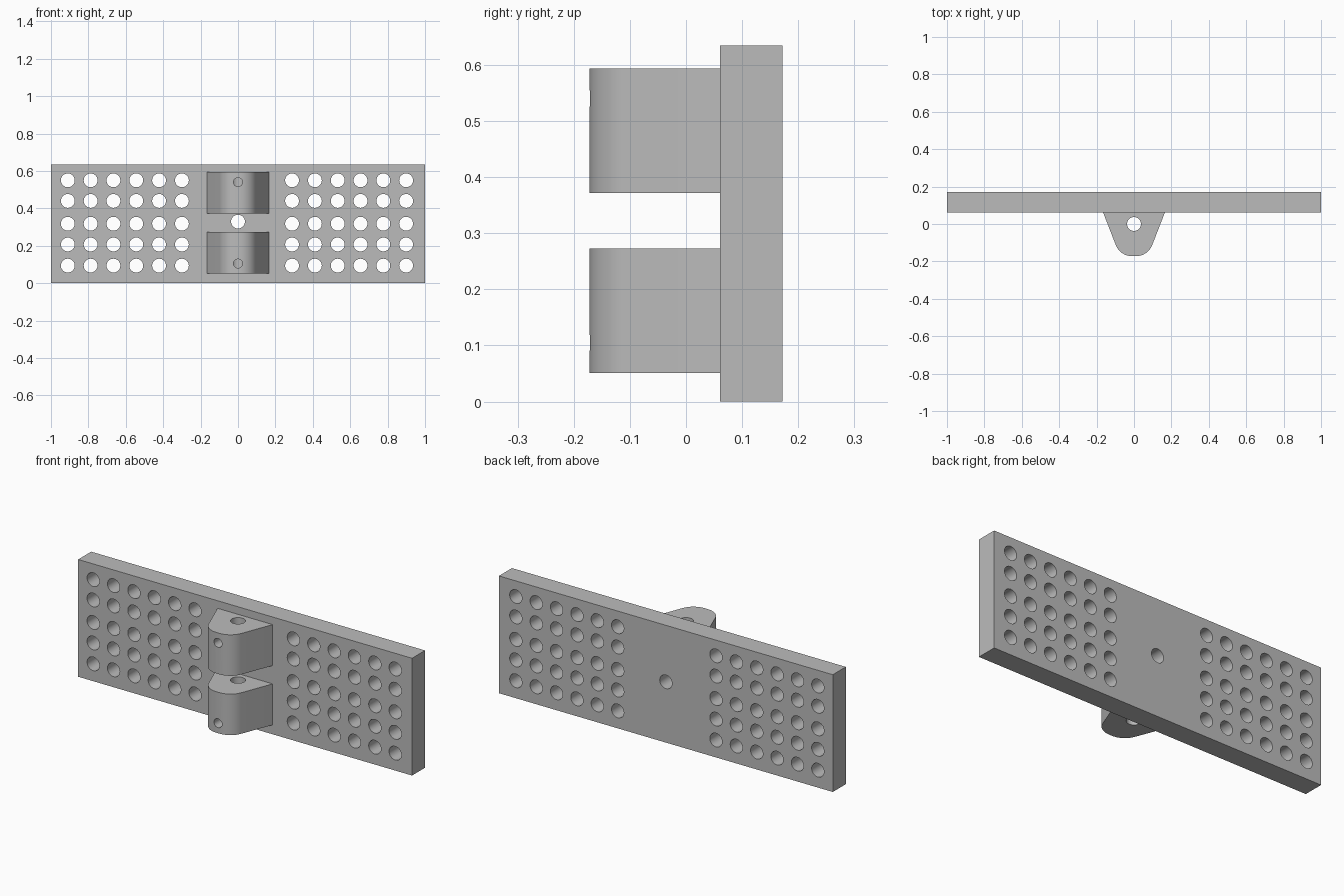
import bpy, bmesh, math
from mathutils import Matrix, Vector

cube = bpy.data.objects.get("Cube")
if cube:
    bpy.data.objects.remove(cube, do_unlink=True)

# Single grey finish
grey = bpy.data.materials.new("plain grey")
grey.use_nodes = True
colour = (0.5, 0.5, 0.5, 1)
grey.diffuse_color = colour
grey.node_tree.nodes["Principled BSDF"].inputs["Base Color"].default_value = colour

PLATE_FRONT, PLATE_BACK, HEIGHT = 0.061, 0.172, 0.635
HOLE = 0.037


def make_object(name, bm):
    bmesh.ops.recalc_face_normals(bm, faces=bm.faces)
    mesh = bpy.data.meshes.new(name)
    bm.to_mesh(mesh)
    bm.free()
    obj = bpy.data.objects.new(name, mesh)
    bpy.context.collection.objects.link(obj)
    mesh.materials.append(grey)
    return obj


def add_drill(bm, start, end, radius):
    """Cylinder between two points."""
    start, end = Vector(start), Vector(end)
    axis = end - start
    turn = axis.to_track_quat('Z', 'Y').to_matrix().to_4x4()
    bmesh.ops.create_cone(bm, cap_ends=True, segments=32, radius1=radius,
                          radius2=radius, depth=axis.length,
                          matrix=Matrix.Translation((start + end) / 2) @ turn)


def cut(obj, bm):
    """Subtract the drills from the object, then remove them."""
    cutter = make_object(obj.name + "_cutter", bm)
    cutter.hide_render = True
    mod = obj.modifiers.new("holes", 'BOOLEAN')
    mod.operation, mod.solver, mod.object = 'DIFFERENCE', 'EXACT', cutter
    bpy.ops.object.select_all(action='DESELECT')
    bpy.context.view_layer.objects.active = obj
    obj.select_set(True)
    bpy.ops.object.modifier_apply(modifier=mod.name)
    bpy.data.objects.remove(cutter, do_unlink=True)
    bpy.ops.object.shade_smooth_by_angle(angle=math.radians(30))


# Perforated back plate
bm = bmesh.new()
bmesh.ops.create_cube(bm, size=1)
bmesh.ops.scale(bm, verts=bm.verts, vec=(2, PLATE_BACK - PLATE_FRONT, HEIGHT))
bmesh.ops.translate(bm, verts=bm.verts,
                    vec=(0, (PLATE_FRONT + PLATE_BACK) / 2, HEIGHT / 2))
plate = make_object("back_plate", bm)

drills = bmesh.new()
spots = [(first + 0.122 * i, z) for first in (-0.91, 0.289) for i in range(6)
         for z in (0.094, 0.207, 0.318, 0.44, 0.55)]
for x, z in spots + [(0, 0.329)]:
    add_drill(drills, (x, 0, z), (x, 0.3, z), HOLE)
cut(plate, drills)

# Hinge lugs: tapered sides running into a rounded nose
NOSE, RADIUS, OFFSET = -0.172, 0.094, 0.01
taper = math.radians(22)
right = [(0.165, PLATE_FRONT)]
for i in range(13):
    a = -taper + (taper - math.pi / 2) * i / 12
    right.append((OFFSET + RADIUS * math.cos(a),
                  NOSE + RADIUS + RADIUS * math.sin(a)))
outline = right + [(-x, y) for x, y in reversed(right)]

for name, low, pin_z in (("lower_lug", 0.051, 0.105), ("upper_lug", 0.372, 0.54)):
    bm = bmesh.new()
    base = bm.faces.new([bm.verts.new((x, y, low)) for x, y in outline])
    top = bmesh.ops.extrude_face_region(bm, geom=[base])["geom"]
    bmesh.ops.translate(bm, vec=(0, 0, 0.222),
                        verts=[v for v in top if isinstance(v, bmesh.types.BMVert)])
    lug = make_object(name, bm)
    # Vertical pin bore, then the set screw hole from the nose into it
    drills = bmesh.new()
    add_drill(drills, (0, 0, low - 0.1), (0, 0, low + 0.4), HOLE)
    cut(lug, drills)
    drills = bmesh.new()
    add_drill(drills, (0, -0.3, pin_z), (0, 0, pin_z), 0.024)
    cut(lug, drills)
